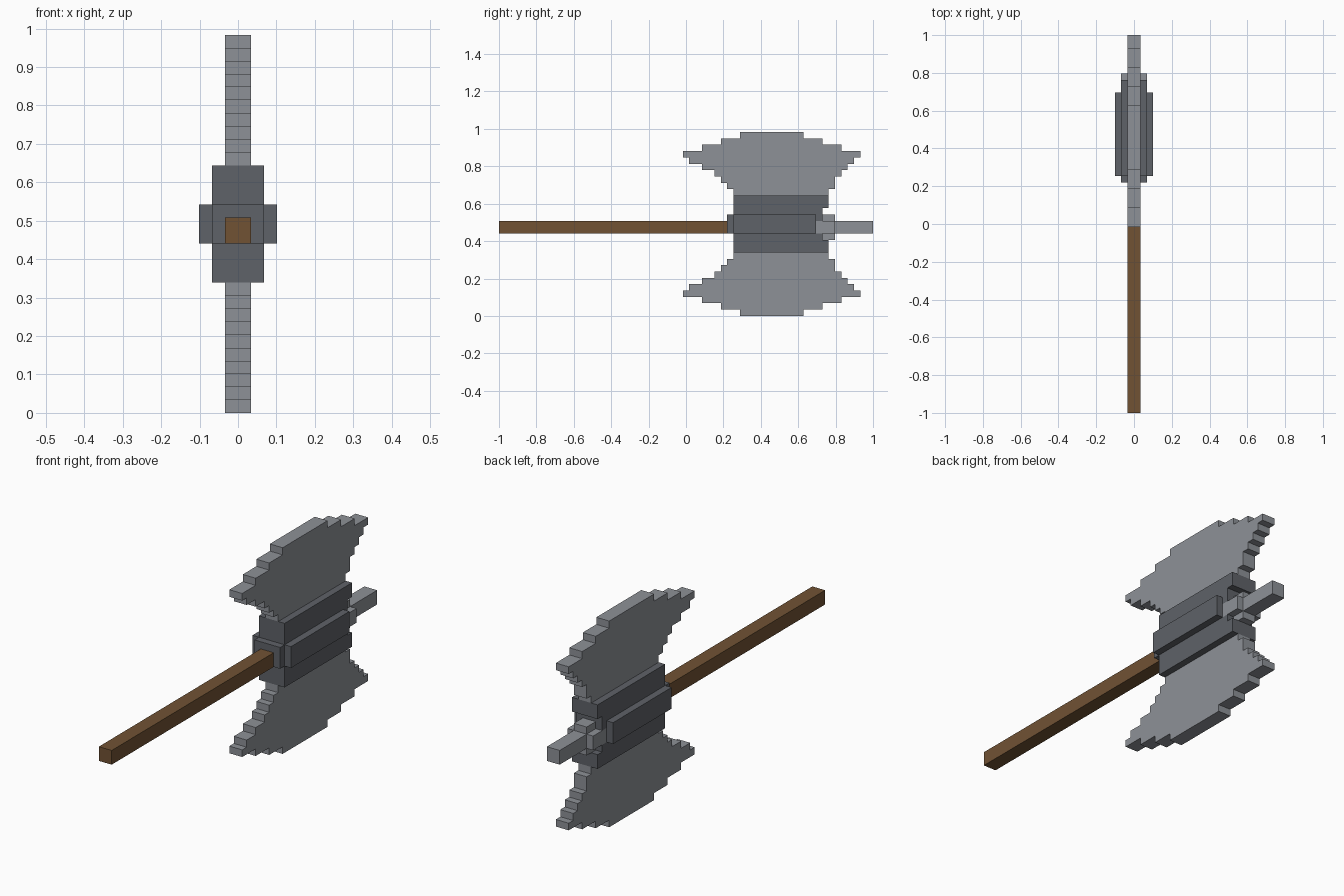
import bpy
import bmesh

cube = bpy.data.objects.get("Cube")
if cube:
    bpy.data.objects.remove(cube, do_unlink=True)

U = 2 / 59          # one step of the blocky grid
LENGTH, HEIGHT = 59, 29


def make_material(name, rgb):
    mat = bpy.data.materials.new(name)
    mat.use_nodes = True
    mat.diffuse_color = (*rgb, 1)
    mat.node_tree.nodes["Principled BSDF"].inputs["Base Color"].default_value = (*rgb, 1)
    return mat


steel = make_material("light steel", (0.27, 0.285, 0.31))
iron = make_material("dark iron", (0.114, 0.122, 0.138))
wood = make_material("brown wood", (0.165, 0.085, 0.034))


def stepped_plate(name, rows, z, x0, x1, mat, flip=False):
    """Extrude along x a stepped outline; rows are (y start, y end, row height), upward from z."""
    front, back = [], []
    for y0, y1, h in rows:
        front += [(y0, z), (y0, z + h)]
        back += [(y1, z), (y1, z + h)]
        z += h
    outline = []
    for p in front + back[::-1]:
        if not outline or outline[-1] != p:
            outline.append(p)
    if flip:
        outline = [(y, HEIGHT - zz) for y, zz in outline]
    bm = bmesh.new()
    face = bm.faces.new([bm.verts.new((x0 * U, (y - LENGTH / 2) * U, zz * U)) for y, zz in outline])
    new = bmesh.ops.extrude_face_region(bm, geom=[face])["geom"]
    verts = [v for v in new if isinstance(v, bmesh.types.BMVert)]
    bmesh.ops.translate(bm, verts=verts, vec=((x1 - x0) * U, 0, 0))
    bmesh.ops.recalc_face_normals(bm, faces=bm.faces)
    mesh = bpy.data.meshes.new(name)
    bm.to_mesh(mesh)
    bm.free()
    mesh.materials.append(mat)
    obj = bpy.data.objects.new(name, mesh)
    bpy.context.collection.objects.link(obj)
    return obj


def block(name, x0, x1, y0, y1, z0, z1, mat):
    return stepped_plate(name, [(y0, y1, z1 - z0)], z0, x0, x1, mat)


# Handle
block("handle", -1, 1, 0, 36, 13, 15, wood)

# Twin blades, mirrored above and below the head
blade_rows = [(37, 52, 1), (36, 53, 1), (35, 53, 1), (34, 54, 1), (32, 55, 1),
              (30, 56, 1), (29, 57, 1), (32, 54, 1), (35, 51, 1), (38, 48, 1)]
stepped_plate("upper_blade", blade_rows, 19, -1, 1, steel)
stepped_plate("lower_blade", blade_rows, 19, -1, 1, steel, flip=True)

# Head core, recessed around the spike
core_rows = [(37, 52, 2), (37, 51, 1), (36, 50, 2), (36, 51, 1), (37, 51, 1), (37, 52, 2)]
stepped_plate("head_core", core_rows, 10, -2, 2, iron)

# Side cheeks
block("left_cheek", 2, 3, 37, 50, 13, 16, iron)
block("right_cheek", -3, -2, 37, 50, 13, 16, iron)

# Spike with its cross-shaped collar
block("spike_collar", -2, 2, 50, 53, 13, 15, steel)
block("collar_upper_tab", -1, 1, 51, 53, 15, 16, steel)
block("collar_lower_tab", -1, 1, 51, 53, 12, 13, steel)
block("spike", -1, 1, 53, 59, 13, 15, steel)
